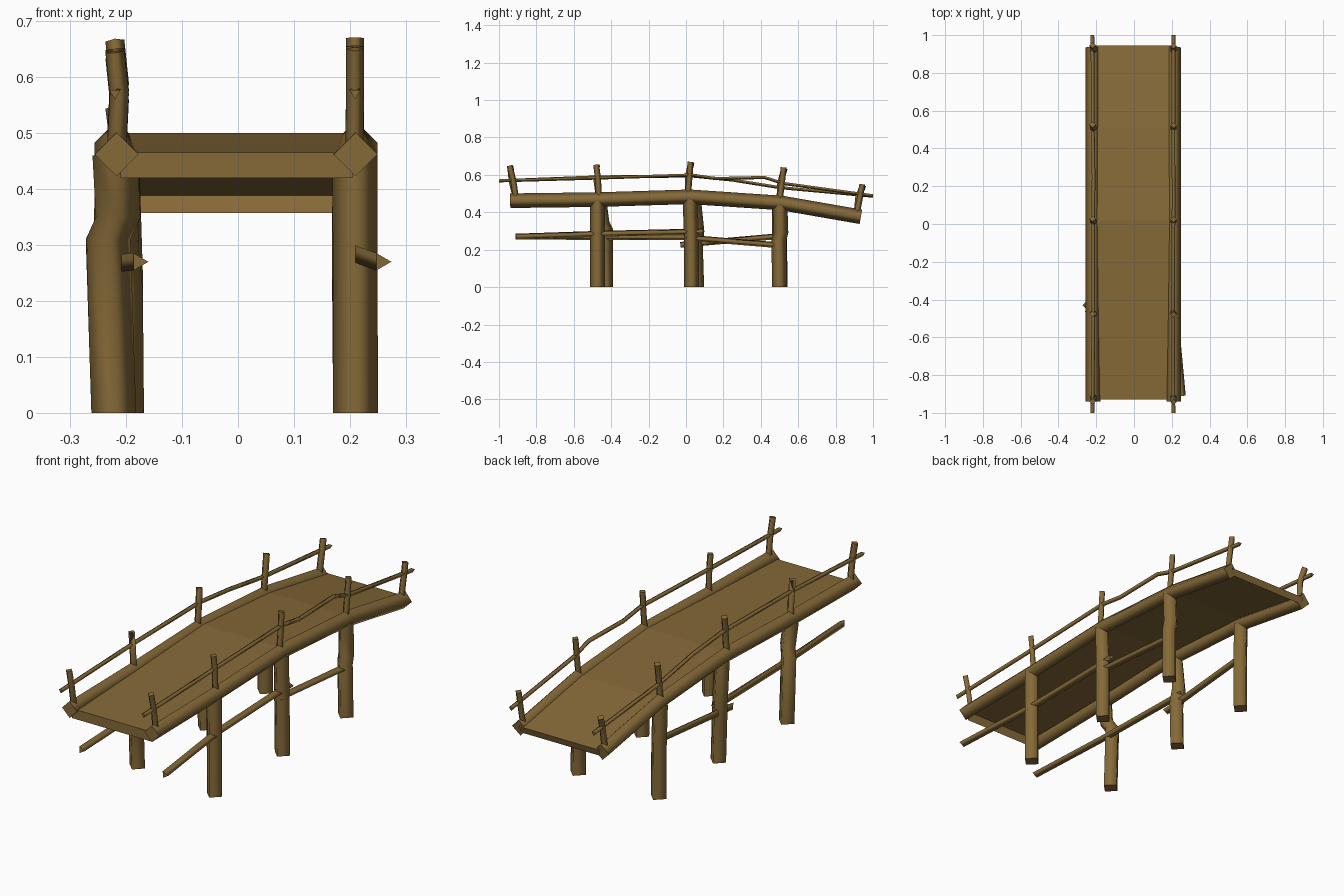
import bpy, bmesh, math
from mathutils import Vector

wood = bpy.data.materials.new("brown_wood")
wood.diffuse_color = (0.238, 0.144, 0.040, 1)


def finish(name, bm):
    me = bpy.data.meshes.new(name)
    bm.to_mesh(me)
    bm.free()
    me.materials.append(wood)
    ob = bpy.data.objects.new(name, me)
    bpy.context.collection.objects.link(ob)
    return ob


def log(name, pts, r, sides=4, turn=0.0, level=False):
    """Smooth low-sided log swept along points, with flat end caps."""
    pts = [Vector(p) for p in pts]
    bm = bmesh.new()
    rings = []
    for i, p in enumerate(pts):
        t = (pts[min(i + 1, len(pts) - 1)] - pts[max(i - 1, 0)]).normalized()
        if level:
            t = Vector((0, 0, 1))
        u = (Vector((1, 0, 0)) - t * t.x).normalized()
        v = u.cross(t)
        if not level and v.z < 0:
            v = -v
        ring = []
        for k in range(sides):
            a = turn + k * math.tau / sides
            ring.append(bm.verts.new(p + r * (u * math.cos(a) + v * math.sin(a))))
        rings.append(ring)
    for a, b in zip(rings, rings[1:]):
        for k in range(sides):
            j = (k + 1) % sides
            f = bm.faces.new((a[k], a[j], b[j], b[k]))
            f.smooth = True
    bm.faces.new(rings[0])
    bm.faces.new(rings[-1])
    bmesh.ops.recalc_face_normals(bm, faces=bm.faces)
    return finish(name, bm)


# Arched deck: a thin sheet with a turned-down lip at each end
prof = [(-0.93, 0.42), (-0.93, 0.465), (-0.47, 0.479), (0.02, 0.50),
        (0.51, 0.464), (0.945, 0.388), (0.935, 0.357)]
bm = bmesh.new()
rows = [(bm.verts.new((-0.21, y, z)), bm.verts.new((0.205, y, z))) for y, z in prof]
for a, b in zip(rows, rows[1:]):
    bm.faces.new((a[0], a[1], b[1], b[0]))
finish("deck", bm)

# Side beams with diamond section
arch = [(-0.94, 0.462), (-0.47, 0.468), (0.02, 0.483), (0.51, 0.450), (0.935, 0.376)]
for side, x in (("left", -0.217), ("right", 0.21)):
    log(side + "_beam", [(x, y, z) for y, z in arch], 0.039)

# Legs: some are kinked part-way up
legs = {
    "left_front_leg": [(-0.222, -0.43, 0), (-0.232, -0.43, 0.31),
                       (-0.214, -0.45, 0.35), (-0.22, -0.465, 0.46)],
    "left_middle_leg": [(-0.208, 0.057, 0), (-0.21, 0.05, 0.22),
                        (-0.218, 0.058, 0.30), (-0.215, 0.04, 0.47)],
    "left_back_leg": [(-0.21, 0.503, 0), (-0.21, 0.50, 0.25), (-0.216, 0.50, 0.44)],
    "right_front_leg": [(0.21, -0.474, 0), (0.209, -0.474, 0.46)],
    "right_middle_leg": [(0.21, 0.03, 0), (0.208, 0.028, 0.30), (0.209, 0.022, 0.47)],
    "right_back_leg": [(0.21, 0.50, 0), (0.208, 0.497, 0.25),
                       (0.208, 0.507, 0.29), (0.209, 0.502, 0.44)],
}
for name, pts in legs.items():
    log(name, pts, 0.040, level=True)

# Leaning handrail posts (base y, base z, top y, top z)
posts = [(-0.908, 0.47, -0.943, 0.65), (-0.465, 0.48, -0.48, 0.655),
         (0.01, 0.49, 0.024, 0.67), (0.50, 0.455, 0.522, 0.64),
         (0.913, 0.39, 0.943, 0.55)]
for i, (y0, z0, y1, z1) in enumerate(posts):
    ym, zm = (y0 + y1) / 2, (z0 + z1) / 2 + 0.01
    log(f"right_post_{i}", [(0.208, y0, z0), (0.209, ym + 0.002, zm), (0.209, y1, z1)], 0.016)
    log(f"left_post_{i}", [(-0.217, y0, z0), (-0.212, ym - 0.006, zm),
                           (-0.22, y1 + 0.004, z1 - 0.005)], 0.017)

# Thin three-sided handrails
down = -math.pi / 2
log("right_handrail", [(0.209, -1, 0.571), (0.207, -0.47, 0.586), (0.209, 0.03, 0.602),
                       (0.21, 0.16, 0.583), (0.208, 0.42, 0.589), (0.209, 0.52, 0.557),
                       (0.209, 1, 0.491)], 0.011, 3, down)
log("left_handrail", [(-0.22, -1, 0.571), (-0.215, -0.47, 0.592), (-0.216, 0.03, 0.597),
                      (-0.214, 0.25, 0.575), (-0.218, 0.5, 0.535),
                      (-0.22, 1, 0.489)], 0.011, 3, down)

# Three-sided braces between the legs
log("right_front_brace", [(0.256, -0.91, 0.27), (0.215, -0.47, 0.285), (0.208, 0.09, 0.298)], 0.018, 3)
log("right_back_brace", [(0.208, 0.0, 0.265), (0.21, 0.47, 0.226)], 0.018, 3)
log("left_front_brace", [(-0.178, -0.91, 0.27), (-0.20, -0.43, 0.268), (-0.21, 0.09, 0.267)], 0.018, 3)
log("left_back_brace", [(-0.215, -0.03, 0.226), (-0.212, 0.47, 0.27)], 0.018, 3)
